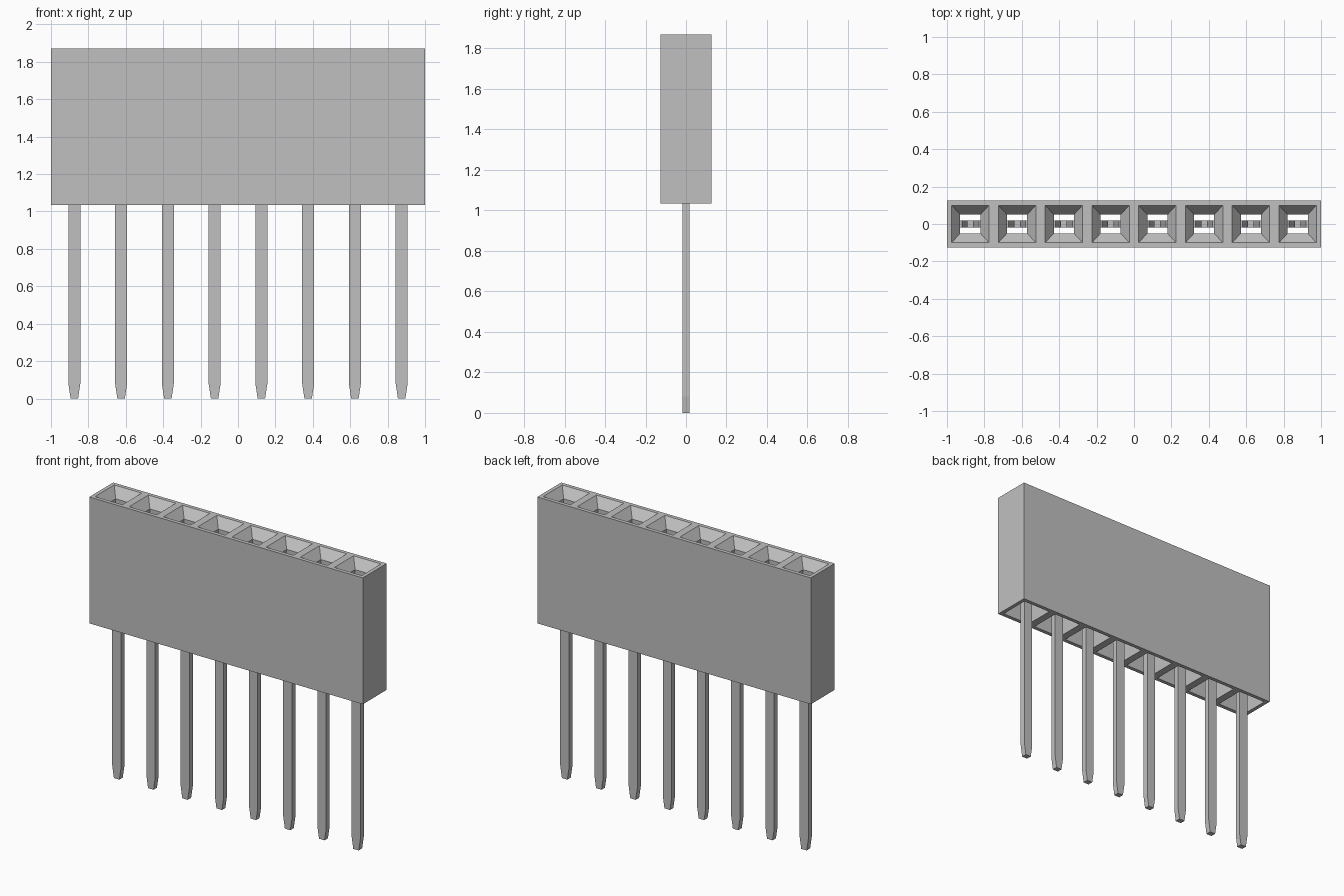
import bpy, bmesh

if "Cube" in bpy.data.objects:
    bpy.data.objects.remove(bpy.data.objects["Cube"])

COUNT, PITCH = 8, 0.25
BOTTOM, TOP = 1.035, 1.87

grey = bpy.data.materials.new("plain grey")
grey.diffuse_color = (0.53, 0.53, 0.53, 1)
grey.use_nodes = True
grey.node_tree.nodes["Principled BSDF"].inputs["Base Color"].default_value = grey.diffuse_color


def finish(bm, name):
    bmesh.ops.remove_doubles(bm, verts=bm.verts, dist=1e-4)
    bmesh.ops.recalc_face_normals(bm, faces=bm.faces)
    mesh = bpy.data.meshes.new(name)
    bm.to_mesh(mesh)
    bm.free()
    mesh.materials.append(grey)
    obj = bpy.data.objects.new(name, mesh)
    bpy.context.collection.objects.link(obj)
    return obj


centres = [(i - (COUNT - 1) / 2) * PITCH for i in range(COUNT)]

# Housing: each cell is a stack of rectangles (half x, half y, z),
# running down the funnel and bore into the cavity that opens below
RINGS = [(0.125, 0.125, TOP), (0.10, 0.10, TOP), (0.054, 0.05, TOP - 0.06),
         (0.054, 0.05, TOP - 0.12), (0.10, 0.10, TOP - 0.12),
         (0.10, 0.10, BOTTOM), (0.125, 0.125, BOTTOM)]
bm = bmesh.new()
for i, cx in enumerate(centres):
    loops = [[bm.verts.new((cx + sx * hx, sy * hy, z))
              for sx, sy in ((-1, -1), (1, -1), (1, 1), (-1, 1))]
             for hx, hy, z in RINGS]
    for a, b in zip(loops, loops[1:]):
        for k in range(4):
            n = (k + 1) % 4
            bm.faces.new((a[k], a[n], b[n], b[k]))
    # Outer walls: front and back everywhere, ends on the end cells only
    a, b = loops[-1], loops[0]
    sides = [0, 2] + ([3] if i == 0 else []) + ([1] if i == COUNT - 1 else [])
    for k in sides:
        n = (k + 1) % 4
        bm.faces.new((a[k], a[n], b[n], b[k]))
finish(bm, "housing")

# Contact pins: flat tapered tail below, two-pronged spring fork above
HALF = [(0.020, 0), (0.032, 0.08), (0.032, 1.20), (0.085, 1.22),
        (0.085, 1.30), (0.040, 1.58), (0.040, 1.62), (0.065, 1.73),
        (0.045, 1.73), (0.015, 1.62), (0.015, 1.58), (0.050, 1.32),
        (0.040, 1.28)]
outline = HALF + [(-x, z) for x, z in reversed(HALF)]
for i, cx in enumerate(centres):
    bm = bmesh.new()
    face = bm.faces.new([bm.verts.new((cx + x, -0.018, z)) for x, z in outline])
    out = bmesh.ops.extrude_face_region(bm, geom=[face], use_keep_orig=True)
    moved = [v for v in out["geom"] if isinstance(v, bmesh.types.BMVert)]
    bmesh.ops.translate(bm, verts=moved, vec=(0, 0.036, 0))
    finish(bm, f"contact_pin_{i + 1}")
